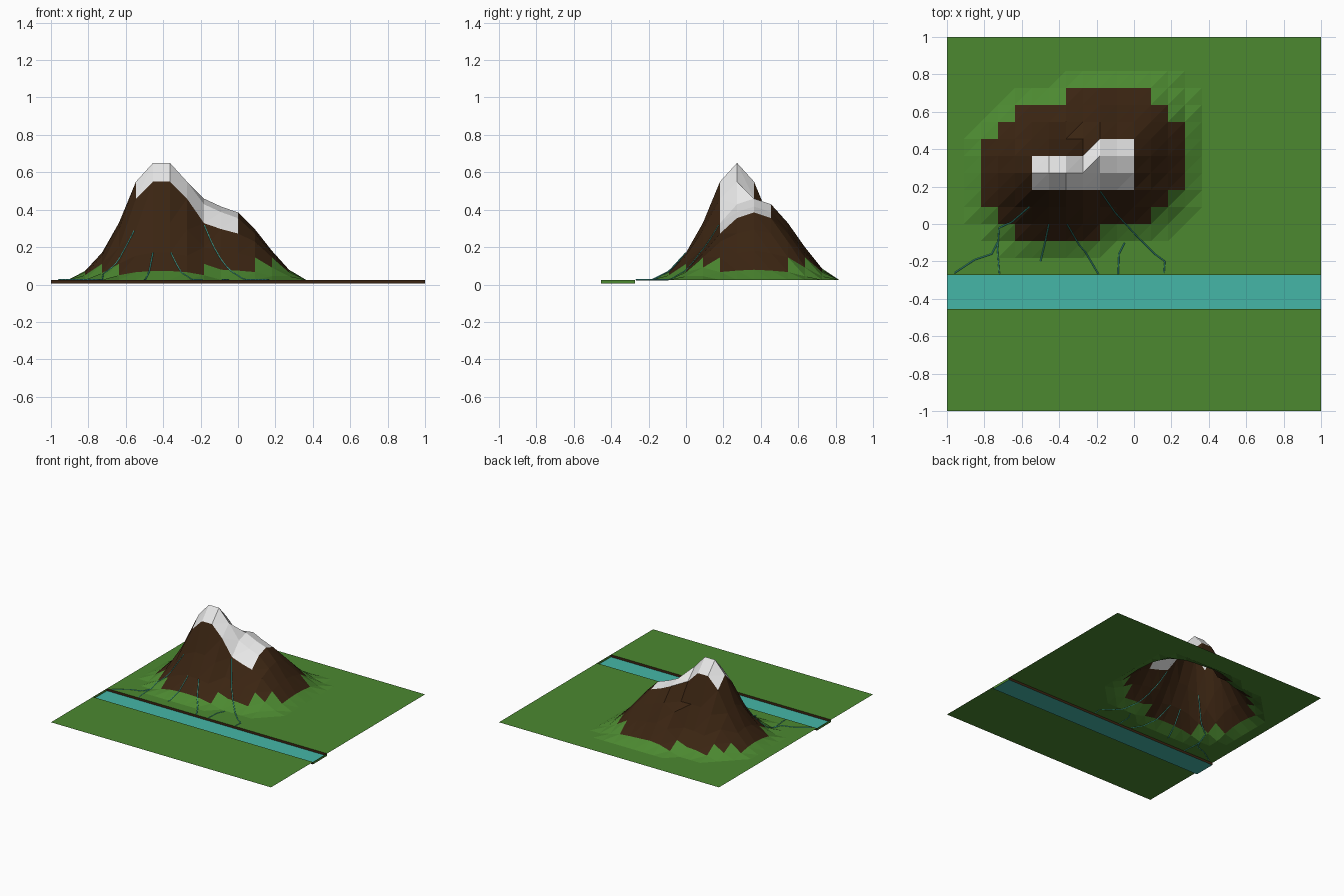
import bpy, bmesh, math
from mathutils import Vector
from mathutils.bvhtree import BVHTree

if "Cube" in bpy.data.objects:
    bpy.data.objects.remove(bpy.data.objects["Cube"])

STEP = 1 / 11          # terrain grid spacing
GROUND, RIVER = 0.025, 0.006


def material(name, rgb):
    m = bpy.data.materials.new(name)
    m.diffuse_color = (*rgb, 1)
    m.use_nodes = True
    m.node_tree.nodes["Principled BSDF"].inputs["Base Color"].default_value = m.diffuse_color
    return m


GREEN = material("grass green", (0.072, 0.25, 0.03))
BROWN = material("earth brown", (0.043, 0.018, 0.006))
SNOW = material("snow white", (0.8, 0.8, 0.8))
TEAL = material("water teal", (0.06, 0.47, 0.39))


def lerp_profile(values, d):
    """Height at distance d from a ridge, one value per grid step."""
    t = d / STEP
    i = int(t)
    if i >= len(values) - 1:
        return values[-1]
    return values[i] + (values[i + 1] - values[i]) * (t - i)


def clamp(v, a, b):
    return max(a, min(b, v))


MAIN = [0.65, 0.55, 0.33, 0.17, 0.072, GROUND]
SHOULDER = [1, 0.75, 0.43, 0.15, 0]


def height(i, j):
    """Terrain height at grid point (i, j), counted in steps from the centre."""
    if -5 < j < -3:
        return RIVER
    # main peak: short ridge along x
    dx, dy = i - clamp(i, -5, -4), j - 3
    main = lerp_profile(MAIN, math.hypot(dx, dy) * STEP)
    # lower shoulder to the right and behind
    ci, cj = clamp(i, -2, 0), clamp(j, 3, 5)
    top = 0.385 + 0.032 * -ci + 0.01 * (ci == -2) - (0.03 if cj != 4 else 0)
    k = lerp_profile(SHOULDER, math.hypot(i - ci, j - cj) * STEP)
    return max(main, GROUND + (top - GROUND) * k)


# --- terrain: grid with mountain, coloured by cell ---
bm = bmesh.new()
verts = {(i, j): bm.verts.new((i * STEP, j * STEP, height(i, j)))
         for i in range(-11, 12) for j in range(-11, 12)}
for i in range(-11, 11):
    for j in range(-11, 11):
        if j in (-5, -4):
            continue                      # river bed is a separate part
        a, b, c, d = (verts[p] for p in ((i, j), (i + 1, j), (i + 1, j + 1), (i, j + 1)))
        mean = sum(v.co.z for v in (a, b, c, d)) / 4
        snowy = (-6 <= i < 0 and j in (2, 3)) or (-2 <= i < 0 and j == 4)
        colour = 2 if snowy else 1 if mean > 0.092 else 0
        for tri in ((a, b, c), (a, c, d)):
            f = bm.faces.new(tri)
            f.material_index = colour
            if (i, j) == (-3, 4) and tri[1] == b:
                f.material_index = 2
bmesh.ops.delete(bm, geom=[v for v in bm.verts if not v.link_faces], context='VERTS')
tree = BVHTree.FromBMesh(bm)
mesh = bpy.data.meshes.new("mountain_terrain")
bm.to_mesh(mesh)
bm.free()
for m in (GREEN, BROWN, SNOW):
    mesh.materials.append(m)
bpy.context.collection.objects.link(bpy.data.objects.new("mountain_terrain", mesh))

# --- river channel: water floor, brown banks, green ends ---
y0, y1 = -5 * STEP, -3 * STEP
bm = bmesh.new()
low = [bm.verts.new((x, y, RIVER)) for x, y in ((-1, y0), (1, y0), (1, y1), (-1, y1))]
high = [bm.verts.new((v.co.x, v.co.y, GROUND)) for v in low]
bm.faces.new(low).material_index = 0
for k in range(4):
    n = (k + 1) % 4
    f = bm.faces.new((low[n], low[k], high[k], high[n]))
    f.material_index = 1 if k % 2 == 0 else 2
mesh = bpy.data.meshes.new("river")
bm.to_mesh(mesh)
bm.free()
for m in (TEAL, BROWN, GREEN):
    mesh.materials.append(m)
bpy.context.collection.objects.link(bpy.data.objects.new("river", mesh))

# --- streams: thin tubes draped over the slope down to the river ---
STREAMS = [
    [(-.556, .094), (-.65, .013), (-.72, -.02), (-.73, -.136), (-.72, -.268)],
    [(-.73, -.1), (-.76, -.16), (-.85, -.19), (-.96, -.262)],
    [(-.455, 0), (-.476, -.1), (-.50, -.2)],
    [(-.358, 0), (-.294, -.11), (-.26, -.15), (-.19, -.268)],
    [(-.18, .175), (-.10, .06), (.02, -.07), (.11, -.16), (.165, -.2), (.16, -.262)],
    [(-.05, -.1), (-.08, -.16), (-.085, -.268)],
]
curve = bpy.data.curves.new("streams", 'CURVE')
curve.dimensions = '3D'
curve.bevel_depth = 0.0035
curve.bevel_resolution = 0
for path in STREAMS:
    pts = []
    for (ax, ay), (bx, by) in zip(path, path[1:]):
        n = max(2, int(math.hypot(bx - ax, by - ay) / 0.02))
        for k in range(n):
            t = k / n
            pts.append((ax + (bx - ax) * t, ay + (by - ay) * t))
    pts.append(path[-1])
    s = curve.splines.new('POLY')
    s.points.add(len(pts) - 1)
    for p, (x, y) in zip(s.points, pts):
        hit = tree.ray_cast(Vector((x, y, 2)), Vector((0, 0, -1)))[0]
        p.co = (x, y, hit.z if hit else GROUND, 1)
curve.materials.append(TEAL)
bpy.context.collection.objects.link(bpy.data.objects.new("streams", curve))
